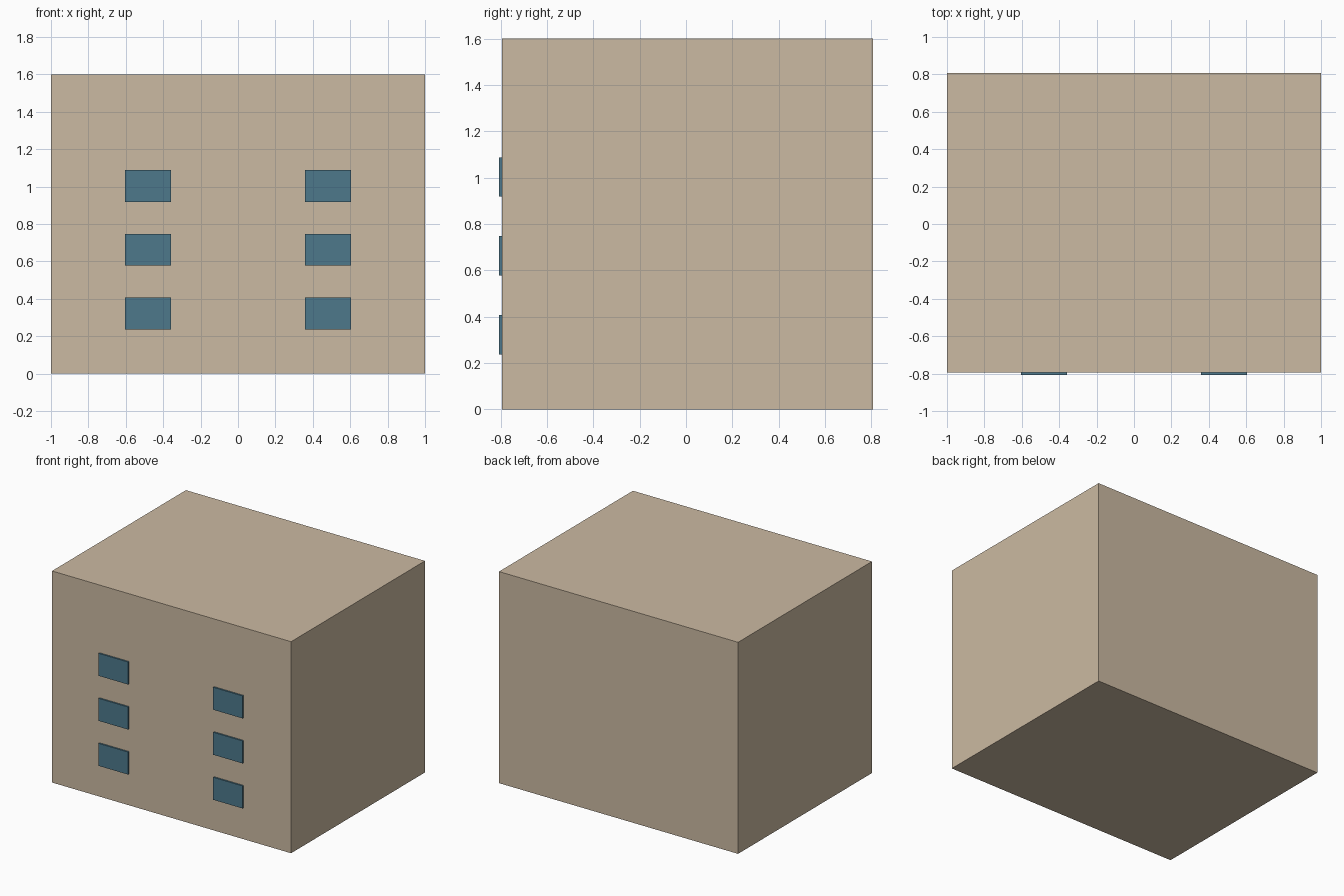
import bpy

if "Cube" in bpy.data.objects:
    bpy.data.objects.remove(bpy.data.objects["Cube"])


def material(name, color):
    mat = bpy.data.materials.new(name)
    mat.diffuse_color = color
    mat.use_nodes = True
    mat.node_tree.nodes["Principled BSDF"].inputs["Base Color"].default_value = mat.diffuse_color
    return mat


def box(name, center, size, mat):
    bpy.ops.mesh.primitive_cube_add(size=1, location=center)
    obj = bpy.context.object
    obj.name = name
    obj.scale = size
    bpy.ops.object.transform_apply(location=False, rotation=False, scale=True)
    obj.data.materials.append(mat)
    return obj


wall_mat = material("wall_tan", (0.60, 0.49, 0.36, 1))
glass_mat = material("window_blue", (0.075, 0.19, 0.26, 1))

# Building block, its front wall at y = -0.794
box("building", (0, 0.006, 0.8), (2.0, 1.6, 1.6), wall_mat)

# Two columns of three windows, slightly proud of the front wall
for side, x in (("left", -0.48), ("right", 0.48)):
    for floor in range(3):
        z = 0.322 + 0.3405 * floor
        box(f"window_{side}_{floor + 1}", (x, -0.796, z), (0.246, 0.02, 0.17), glass_mat)
